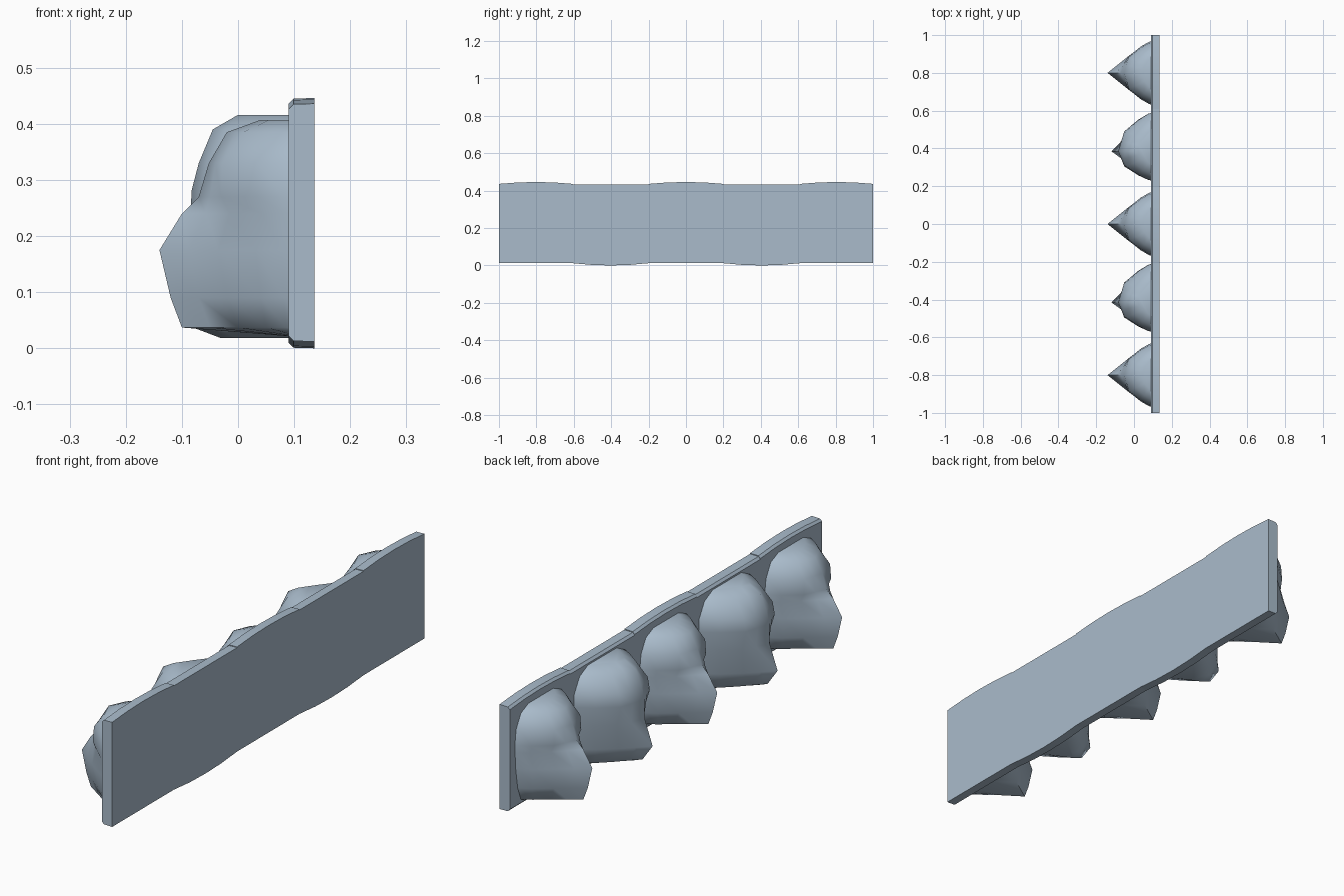
import bpy, bmesh, math

cube = bpy.data.objects.get("Cube")
if cube:
    bpy.data.objects.remove(cube, do_unlink=True)

BACK, FACE = 0.136, 0.09

stone = bpy.data.materials.new("blue_grey_stone")
stone.use_nodes = True
COLOUR = (0.40, 0.50, 0.60, 1)
stone.diffuse_color = COLOUR
bsdf = next(n for n in stone.node_tree.nodes if n.type == 'BSDF_PRINCIPLED')
bsdf.inputs["Base Color"].default_value = COLOUR
bsdf.inputs["Roughness"].default_value = 0.8


def lerp(a, b, t):
    return a + (b - a) * t


def loft(name, rings, angle):
    """Join closed rings of points into a capped solid."""
    bm = bmesh.new()
    loops = [[bm.verts.new(p) for p in ring] for ring in rings]
    n = len(rings[0])
    for low, high in zip(loops, loops[1:]):
        for i in range(n):
            j = (i + 1) % n
            bm.faces.new((low[i], low[j], high[j], high[i]))
    bm.faces.new(loops[0])
    bm.faces.new(loops[-1])
    bmesh.ops.recalc_face_normals(bm, faces=bm.faces)
    mesh = bpy.data.meshes.new(name)
    bm.to_mesh(mesh)
    bm.free()
    mesh.materials.append(stone)
    obj = bpy.data.objects.new(name, mesh)
    bpy.context.collection.objects.link(obj)
    bpy.ops.object.select_all(action='DESELECT')
    obj.select_set(True)
    bpy.context.view_layer.objects.active = obj
    bpy.ops.object.shade_smooth_by_angle(angle=math.radians(angle))
    return obj


def head_ring(z, front, mid, width, cy, lean):
    """Half cross-section of a head: nose at the centre, cheeks at the sides."""
    root = FACE + 0.02
    half = [(0.25, lerp(front, mid, 0.5)), (0.5, mid),
            (0.8, lerp(mid, root, 0.46)), (0.95, lerp(mid, root, 0.78)), (1, root)]
    right = [(x, cy - t * width + lean * (1 - t), z) for t, x in reversed(half)]
    left = [(x, cy + t * width + lean * (1 - t), z) for t, x in half]
    return right + [(front, cy + lean, z)] + left


def panel_ring(x, inset, y0, y1, bottom, top, bow_up, bow_down):
    """Outline of a panel with a gently bowed top or bottom edge."""
    us = [-1, -0.5, 0, 0.5, 1]
    mid, half = (y0 + y1) / 2, (y1 - y0) / 2
    low = [(x, mid + u * half, bottom + inset - bow_down * (1 - u * u)) for u in us]
    high = [(x, mid + u * half, top - inset + bow_up * (1 - u * u)) for u in reversed(us)]
    return low + high


# Head rows: height, nose depth, cheek depth, half width
SNOUTED = [(0.022, 0.085, 0.09, 0.12), (0.037, -0.1, 0.0, 0.135),
           (0.09, -0.12, -0.02, 0.155), (0.175, -0.14, -0.035, 0.168),
           (0.24, -0.1, -0.015, 0.172), (0.27, -0.07, -0.03, 0.173),
           (0.33, -0.052, -0.028, 0.165), (0.385, -0.02, 0.01, 0.135),
           (0.407, 0.04, 0.055, 0.09)]
DOMED = [(0.018, -0.03, 0.03, 0.08), (0.035, -0.075, 0.0, 0.135),
         (0.1, -0.12, -0.03, 0.155), (0.2, -0.085, -0.03, 0.17),
         (0.28, -0.083, -0.052, 0.184), (0.33, -0.07, -0.042, 0.184),
         (0.39, -0.045, 0.0, 0.15), (0.416, 0.0, 0.045, 0.1)]

EDGES = [-1, -0.605, -0.2, 0.2, 0.61, 1]
CENTRES = [-0.8, -0.39, 0, 0.41, 0.8]

for i, cy in enumerate(CENTRES):
    domed = i % 2 == 1
    rows, lean = (DOMED, -0.025) if domed else (SNOUTED, 0)
    loft(f"carved_head_{i + 1}", [head_ring(*row, cy, lean) for row in rows], 60)

    # Backing panel, bowed below for domed heads and above for the others
    shape = (0.012, 0.433, 0, 0.012) if domed else (0.012, 0.436, 0.01, 0)
    sections = [(FACE, 0.01), (FACE + 0.009, 0.001), (BACK, 0)]
    loft(f"wall_panel_{i + 1}",
         [panel_ring(x, inset, EDGES[i], EDGES[i + 1], *shape) for x, inset in sections], 30)
